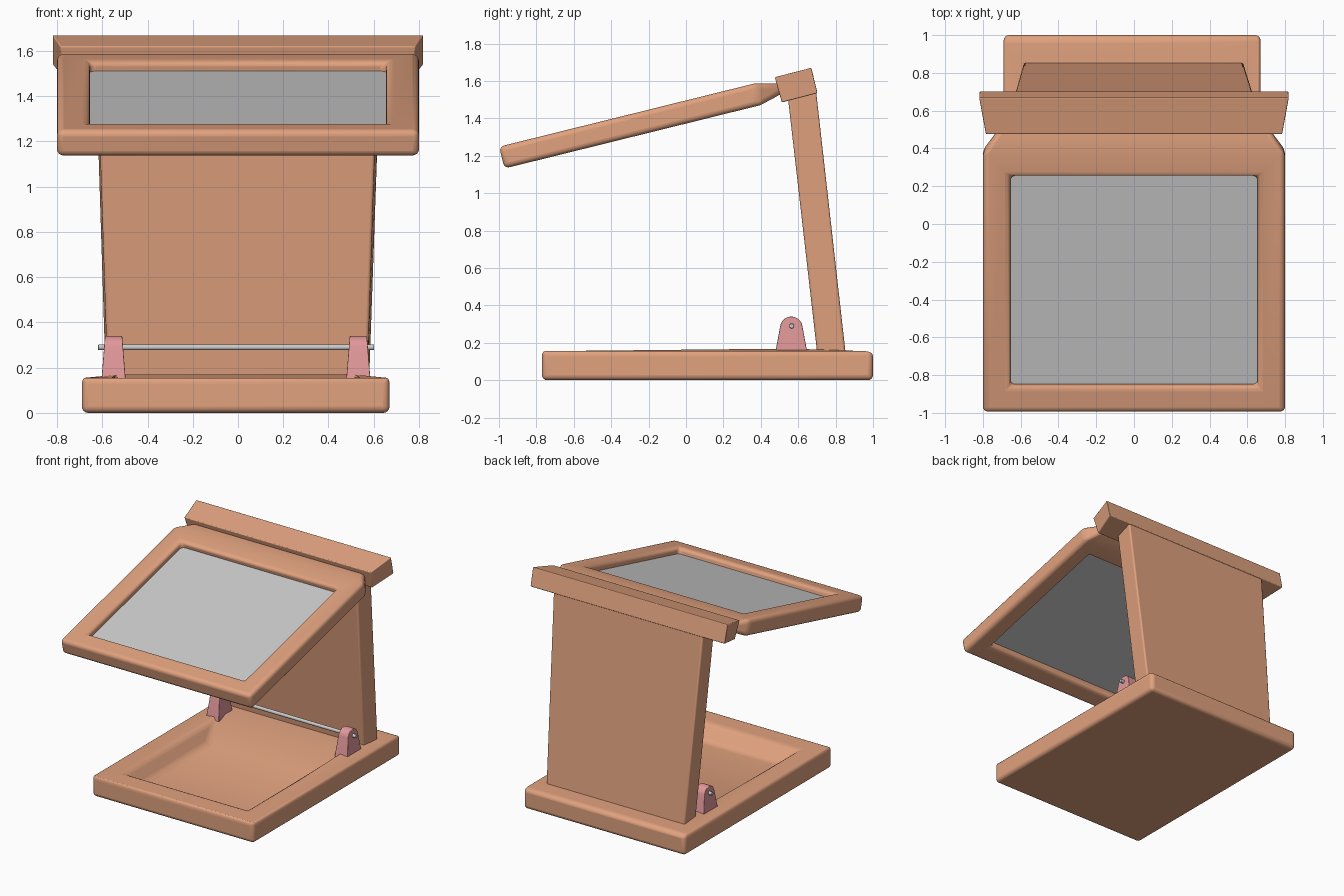
import bpy, bmesh
from math import sin, cos, pi, radians
from mathutils import Matrix, Vector

if "Cube" in bpy.data.objects:
    bpy.data.objects.remove(bpy.data.objects["Cube"])


def material(name, color):
    m = bpy.data.materials.new(name)
    m.diffuse_color = (*color, 1)
    m.use_nodes = True
    m.node_tree.nodes["Principled BSDF"].inputs["Base Color"].default_value = m.diffuse_color
    return m


CLAY = material("clay", (0.75, 0.36, 0.21))
PINK = material("pink", (0.75, 0.31, 0.32))


def finish(name, bm, mat=None, bevel=0.0, matrix=None):
    bmesh.ops.recalc_face_normals(bm, faces=bm.faces)
    if matrix:
        bmesh.ops.transform(bm, matrix=matrix, verts=bm.verts)
    me = bpy.data.meshes.new(name)
    bm.to_mesh(me)
    bm.free()
    ob = bpy.data.objects.new(name, me)
    bpy.context.collection.objects.link(ob)
    if mat:
        me.materials.append(mat)
    bpy.ops.object.select_all(action='DESELECT')
    ob.select_set(True)
    bpy.context.view_layer.objects.active = ob
    bpy.ops.object.shade_smooth_by_angle(angle=radians(32))
    if bevel:
        b = ob.modifiers.new("bevel", 'BEVEL')
        b.width, b.segments = bevel, 4
        b.limit_method, b.angle_limit = 'ANGLE', radians(25)
    return ob


def loft(rings, cyclic=False):
    bm = bmesh.new()
    vs = [[bm.verts.new(p) for p in r] for r in rings]
    n = len(vs[0])
    pairs = list(zip(vs, vs[1:])) + ([(vs[-1], vs[0])] if cyclic else [])
    for a, b in pairs:
        for i in range(n):
            j = (i + 1) % n
            bm.faces.new((a[i], a[j], b[j], b[i]))
    if not cyclic:
        bm.faces.new(vs[0])
        bm.faces.new(vs[-1])
    return bm


def rect(x0, x1, y0, y1, z):
    return [(x0, y0, z), (x1, y0, z), (x1, y1, z), (x0, y1, z)]


# base with sunken tray
finish("base_tray", loft([
    rect(-0.69, 0.67, -0.77, 1.0, 0), rect(-0.69, 0.67, -0.77, 1.0, 0.155),
    rect(-0.53, 0.51, -0.61, 0.50, 0.155), rect(-0.45, 0.43, -0.51, 0.28, 0.055)]),
    CLAY, 0.028)

# leaning back panel, wider at the top
finish("back_panel", loft([
    [(-0.575, 0.703, 0.13), (0.57, 0.703, 0.13), (0.58, 0.855, 0.13), (-0.585, 0.855, 0.13)],
    [(-0.62, 0.545, 1.51), (0.615, 0.545, 1.51), (0.63, 0.695, 1.55), (-0.63, 0.695, 1.55)]]),
    CLAY, 0.012)

# hinge bar along the top, tapered to the front
side = [(0.475, 1.62, 0.785), (0.67, 1.67, 0.82), (0.703, 1.535, 0.818), (0.512, 1.485, 0.77)]
finish("top_bar", loft([[(s * w, y, z) for y, z, w in side] for s in (-1, 1)]), CLAY, 0.006)

# tilted lid frame, with its rear edge drawn out into a thin neck
tilt = Matrix.Translation((0, -0.985, 1.19)) @ Matrix.Rotation(radians(13.9), 4, 'X')
outer, inner, L = (-0.8, 0.8, 0, 1.41), (-0.655, 0.655, 0.144, 1.287), 1.41
bm = loft([rect(*outer, 0.06), rect(*outer, -0.06), rect(*inner, -0.06), rect(*inner, 0.06)], True)
rear = [f for f in bm.faces if all(abs(v.co.y - L) < 1e-4 for v in f.verts)]
ext = bmesh.ops.extrude_discrete_faces  # faces are detached, so extrude as a region instead
new = bmesh.ops.extrude_face_region(bm, geom=rear)["geom"]
bmesh.ops.delete(bm, geom=rear, context='FACES_ONLY')
for v in new:
    if isinstance(v, bmesh.types.BMVert):
        v.co = Vector((v.co.x * 0.89, L + 0.13, v.co.z * 0.45))
finish("lid_frame", bm, CLAY, 0.03, tilt)

# thin screen pane in the frame
finish("screen", loft([rect(-0.67, 0.67, 0.13, 1.3, 0.0), rect(-0.67, 0.67, 0.13, 1.3, 0.012)]),
       None, 0, tilt)

# rounded brackets carrying the rod
arc = [(0.563 + 0.06 * cos(a), 0.28 + 0.06 * sin(a))
       for a in [radians(10) + radians(160) * i / 14 for i in range(15)]]
prof = [(0.65, 0.14)] + arc + [(0.476, 0.14)]
for label, cx in (("left", -0.55), ("right", 0.532)):
    finish(label + "_bracket", loft([
        [(cx + s * (0.054 - 0.016 * (z - 0.14) / 0.2), y, z) for y, z in prof]
        for s in (-1, 1)]), PINK, 0.004)

# cross rod
finish("rod", loft([[(x, 0.565 + 0.013 * cos(2 * pi * i / 20), 0.29 + 0.013 * sin(2 * pi * i / 20))
                     for i in range(20)] for x in (-0.618, 0.602)]), None, 0.003)
